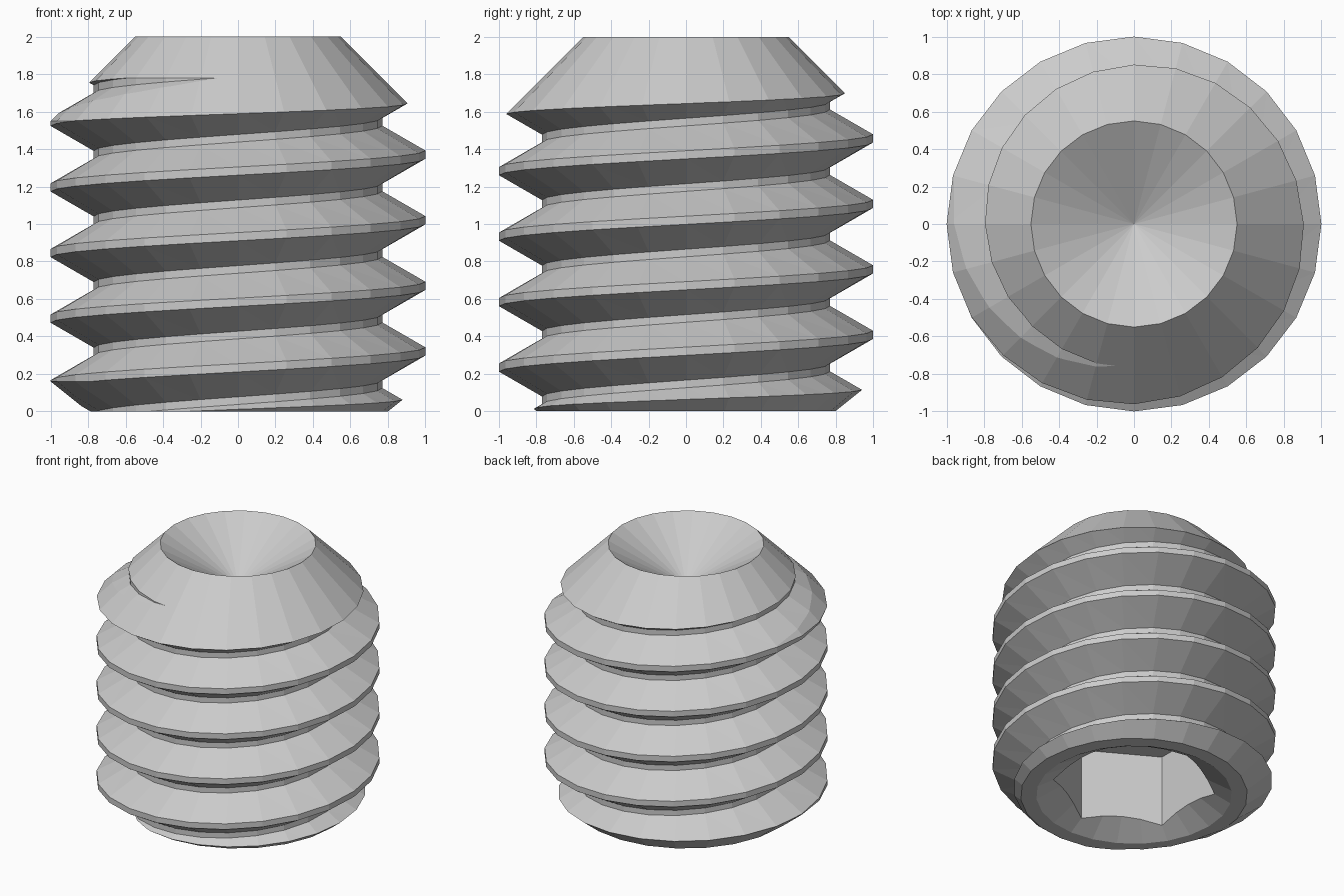
import bpy, bmesh
from math import cos, sin, tan, radians, tau

if "Cube" in bpy.data.objects:
    bpy.data.objects.remove(bpy.data.objects["Cube"])

SEG = 24            # sides per turn
PITCH = 0.35
CREST, ROOT = 1.0, 0.77


def finish(bm, name):
    bmesh.ops.recalc_face_normals(bm, faces=bm.faces[:])
    mesh = bpy.data.meshes.new(name)
    bm.to_mesh(mesh)
    bm.free()
    obj = bpy.data.objects.new(name, mesh)
    bpy.context.collection.objects.link(obj)
    return obj


def threaded_rod(name):
    """Overlong right-handed thread; each turn is welded to the next."""
    bm = bmesh.new()
    flank = (CREST - ROOT) * tan(radians(30))
    land = PITCH / 16
    profile = [(ROOT, -PITCH + land + flank), (ROOT, -land - flank),
               (CREST, -land), (CREST, land)]
    start = 0.32 - 3 * PITCH
    n = SEG * 10
    rows = []
    for i in range(n + 1):
        a = tau * (i % SEG) / SEG
        z0 = start + PITCH * i / SEG
        rows.append([bm.verts.new((r * cos(a), r * sin(a), z0 + z)) for r, z in profile])
    for i in range(n):
        for k in range(3):
            bm.faces.new((rows[i][k], rows[i + 1][k], rows[i + 1][k + 1], rows[i][k + 1]))
        if i + 1 + SEG <= n:
            bm.faces.new((rows[i][3], rows[i + 1][3], rows[i + 1 + SEG][0], rows[i + SEG][0]))
    # close both ends with fans
    edges = [e for e in bm.edges if e.is_boundary]
    bottom = bm.verts.new((0, 0, -0.75))
    top = bm.verts.new((0, 0, 2.8))
    for e in edges:
        a, b = e.verts
        bm.faces.new((a, b, bottom if a.co.z < 1 else top))
    bmesh.ops.triangulate(bm, faces=bm.faces[:])
    return finish(bm, name)


def lathe(name, profile):
    """Revolve (radius, z) points that begin and end on the axis."""
    bm = bmesh.new()
    verts = [bm.verts.new((r, 0, z)) for r, z in profile]
    edges = [bm.edges.new(p) for p in zip(verts, verts[1:])]
    bmesh.ops.spin(bm, geom=verts + edges, cent=(0, 0, 0), axis=(0, 0, 1),
                   angle=tau, steps=SEG, use_duplicate=False)
    bmesh.ops.remove_doubles(bm, verts=bm.verts[:], dist=1e-4)
    return finish(bm, name)


def hex_prism(name, radius, z_low, z_high):
    bm = bmesh.new()
    ring = [(radius * cos(tau * (k + 0.5) / 6), radius * sin(tau * (k + 0.5) / 6))
            for k in range(6)]
    low = [bm.verts.new((x, y, z_low)) for x, y in ring]
    high = [bm.verts.new((x, y, z_high)) for x, y in ring]
    bm.faces.new(low)
    bm.faces.new(high)
    for k in range(6):
        j = (k + 1) % 6
        bm.faces.new((low[k], low[j], high[j], high[k]))
    return finish(bm, name)


def boolean(target, cutter, operation):
    mod = target.modifiers.new(operation.lower(), 'BOOLEAN')
    mod.operation = operation
    mod.solver = 'EXACT'
    mod.object = cutter
    bpy.context.view_layer.objects.active = target
    bpy.ops.object.modifier_apply(modifier=mod.name)
    bpy.data.objects.remove(cutter)


screw = threaded_rod("set_screw")

# Blank: socket countersink, bottom chamfer, 45 degree point, hollow cup
blank = lathe("blank_envelope", [
    (0, 0.167), (0.40, 0.167), (0.69, 0), (0.80, 0), (1.06, 0.208),
    (1.06, 1.49), (0.55, 2.0), (0, 1.68)])
boolean(screw, blank, 'INTERSECT')

# Hex key socket in the underside
socket = hex_prism("hex_socket_cutter", 0.577, -0.3, 0.62)
boolean(screw, socket, 'DIFFERENCE')
